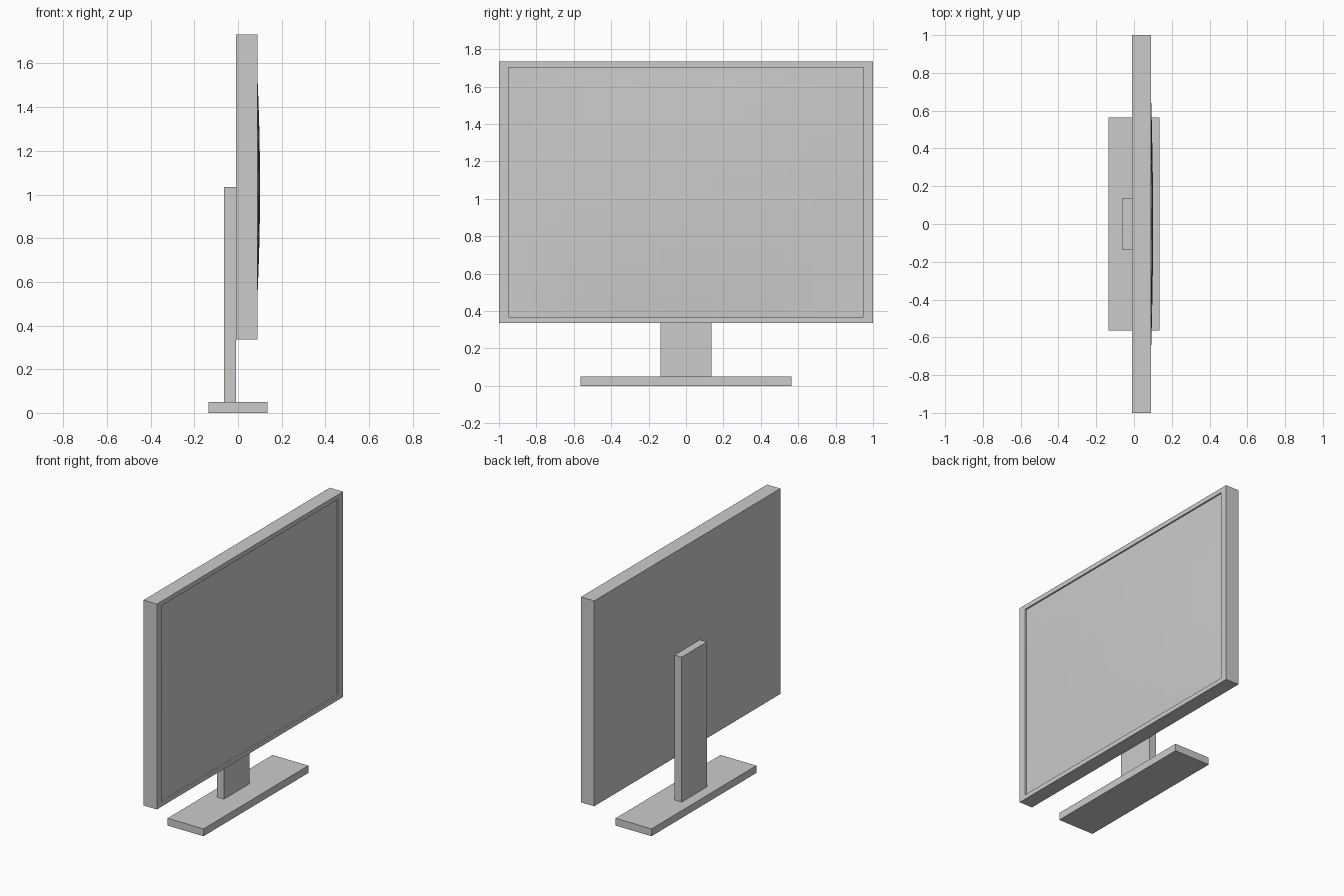
import bpy, bmesh
from mathutils import Vector

if "Cube" in bpy.data.objects:
    bpy.data.objects.remove(bpy.data.objects["Cube"])


def finish(bm, name):
    bmesh.ops.recalc_face_normals(bm, faces=bm.faces[:])
    mesh = bpy.data.meshes.new(name)
    bm.to_mesh(mesh)
    bm.free()
    obj = bpy.data.objects.new(name, mesh)
    bpy.context.collection.objects.link(obj)
    return obj


def box_bm(lo, hi):
    bm = bmesh.new()
    bmesh.ops.create_cube(bm, size=1)
    lo, hi = Vector(lo), Vector(hi)
    for v in bm.verts:
        v.co = Vector([l + (c + 0.5) * (h - l) for l, h, c in zip(lo, hi, v.co)])
    return bm


# stand
finish(box_bm((-0.135, -0.563, 0), (0.135, 0.563, 0.05)), "base")
finish(box_bm((-0.063, -0.136, 0.05), (-0.01, 0.136, 1.035)), "stand_post")

# housing: the +x face is inset into a bezel, then pushed back to the screen edge
CZ, HY, HZ, EDGE = 1.035, 0.948, 0.667, 0.08
bm = box_bm((-0.01, -1, 0.337), (0.09, 1, 1.733))
front = max(bm.faces, key=lambda f: f.calc_center_median().x)
bmesh.ops.inset_individual(bm, faces=[front], thickness=0.03)
for v in front.verts:
    v.co.y = HY if v.co.y > 0 else -HY
    v.co.z = CZ + (HZ if v.co.z > CZ else -HZ)
bmesh.ops.inset_individual(bm, faces=[front], thickness=0)
for v in front.verts:
    v.co.x = EDGE
bmesh.ops.delete(bm, geom=[front], context='FACES_ONLY')
finish(bm, "housing")

# gently bulging screen, flush with the recess edges
bm = bmesh.new()
bmesh.ops.create_grid(bm, x_segments=14, y_segments=14, size=1)
for v in bm.verts:
    a, b = v.co.x, v.co.y
    v.co = (EDGE + 0.021 * (1 - a * a) * (1 - b * b), a * HY, CZ + b * HZ)
for f in bm.faces:
    f.normal_update()
screen = finish(bm, "screen")
if screen.data.polygons[0].normal.x < 0:
    screen.data.flip_normals()
